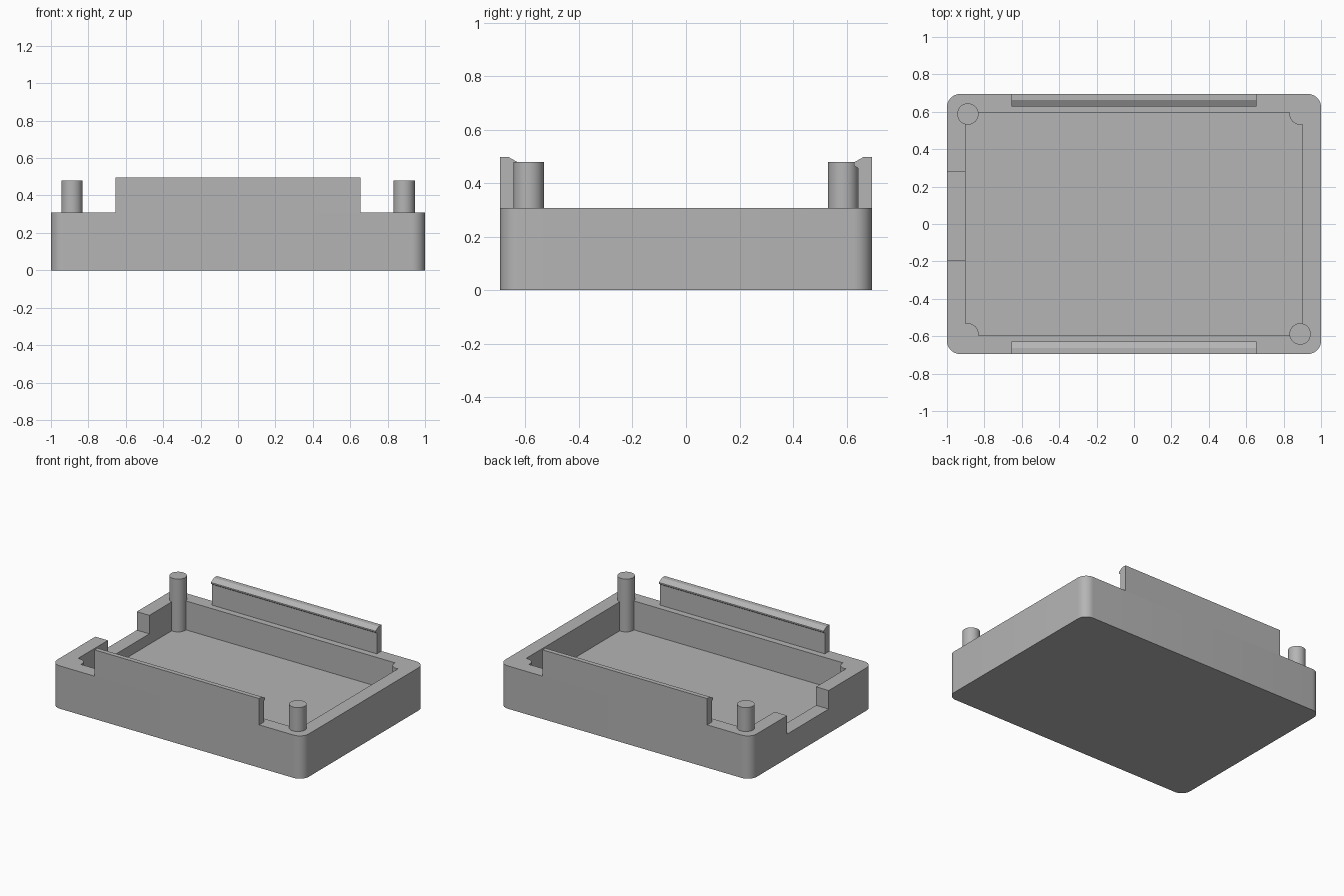
import bpy
import bmesh
from math import asin, acos, cos, sin, pi, radians
from mathutils import Vector

cube = bpy.data.objects.get("Cube")
if cube:
    bpy.data.objects.remove(cube, do_unlink=True)

HALF_X, HALF_Y, RIM = 1.0, 0.695, 0.308    # outer shell
IN_X, IN_Y, FLOOR = 0.9, 0.597, 0.10       # cavity
POST_X, POST_Y, POST_R = 0.888, 0.588, 0.057
POST_TOP, CORNER_R = 0.48, 0.07

grey = bpy.data.materials.new("plain grey")
grey.use_nodes = True
grey.diffuse_color = (0.46, 0.46, 0.46, 1)
grey.node_tree.nodes["Principled BSDF"].inputs["Base Color"].default_value = (0.46, 0.46, 0.46, 1)


def prism(name, points, direction):
    """Extrude a closed outline of 3D points along a direction."""
    bm = bmesh.new()
    face = bm.faces.new([bm.verts.new(p) for p in points])
    ext = bmesh.ops.extrude_face_region(bm, geom=[face], use_keep_orig=True)
    moved = [v for v in ext["geom"] if isinstance(v, bmesh.types.BMVert)]
    bmesh.ops.translate(bm, verts=moved, vec=Vector(direction))
    bmesh.ops.recalc_face_normals(bm, faces=bm.faces)
    mesh = bpy.data.meshes.new(name)
    bm.to_mesh(mesh)
    bm.free()
    mesh.materials.append(grey)
    obj = bpy.data.objects.new(name, mesh)
    bpy.context.collection.objects.link(obj)
    return obj


def activate(obj):
    bpy.ops.object.select_all(action="DESELECT")
    obj.select_set(True)
    bpy.context.view_layer.objects.active = obj


def smooth(obj):
    activate(obj)
    bpy.ops.object.shade_smooth_by_angle(angle=radians(30))


def cut(obj, cutter):
    cutter.hide_render = True
    mod = obj.modifiers.new("cut", "BOOLEAN")
    mod.operation, mod.solver, mod.object = "DIFFERENCE", "EXACT", cutter
    activate(obj)
    bpy.ops.object.modifier_apply(modifier=mod.name)
    bpy.data.objects.remove(cutter, do_unlink=True)


def arc(cx, cy, r, start, end, steps):
    angles = [start + (end - start) * i / steps for i in range(steps + 1)]
    return [(cx + r * cos(a), cy + r * sin(a)) for a in angles]


def four_corners(corner, z):
    """Mirror one corner outline, running counter-clockwise, into all four."""
    ring = []
    for sx, sy in ((1, 1), (-1, 1), (-1, -1), (1, -1)):
        part = corner if sx * sy > 0 else corner[::-1]
        ring += [(sx * x, sy * y, z) for x, y in part]
    return ring


# Tray shell with rounded upright corners
outer = arc(HALF_X - CORNER_R, HALF_Y - CORNER_R, CORNER_R, 0, pi / 2, 10)
tray = prism("tray", four_corners(outer, 0), (0, 0, RIM))

# Cavity, leaving a rounded boss in each inner corner
boss = arc(POST_X, POST_Y, POST_R,
           2 * pi - acos((IN_X - POST_X) / POST_R),
           pi - asin((IN_Y - POST_Y) / POST_R), 14)
cut(tray, prism("cavity_cutter", four_corners(boss, FLOOR), (0, 0, 1)))

# Cable notch through the right wall
notch = [(-1.1, -0.193, 0.175), (-0.85, -0.193, 0.175),
         (-0.85, 0.278, 0.175), (-1.1, 0.278, 0.175)]
cut(tray, prism("notch_cutter", notch, (0, 0, 1)))
smooth(tray)

# Locating posts on two opposite corners
for name, s in (("back_right_post", -1), ("front_left_post", 1)):
    circle = arc(s * POST_X, -s * POST_Y, POST_R, 0, 2 * pi, 40)[:-1]
    post = prism(name, [(x, y, RIM - 0.02) for x, y in circle],
                 (0, 0, POST_TOP - RIM + 0.02))
    smooth(post)

# Hooked snap walls along the front and back
hook = [(HALF_Y, RIM), (HALF_Y, 0.497), (0.662, 0.497), (0.627, 0.477),
        (0.627, 0.467), (0.642, 0.457), (0.642, RIM)]
for name, s in (("front_snap_wall", -1), ("back_snap_wall", 1)):
    prism(name, [(-0.655, s * y, z) for y, z in hook], (1.31, 0, 0))
